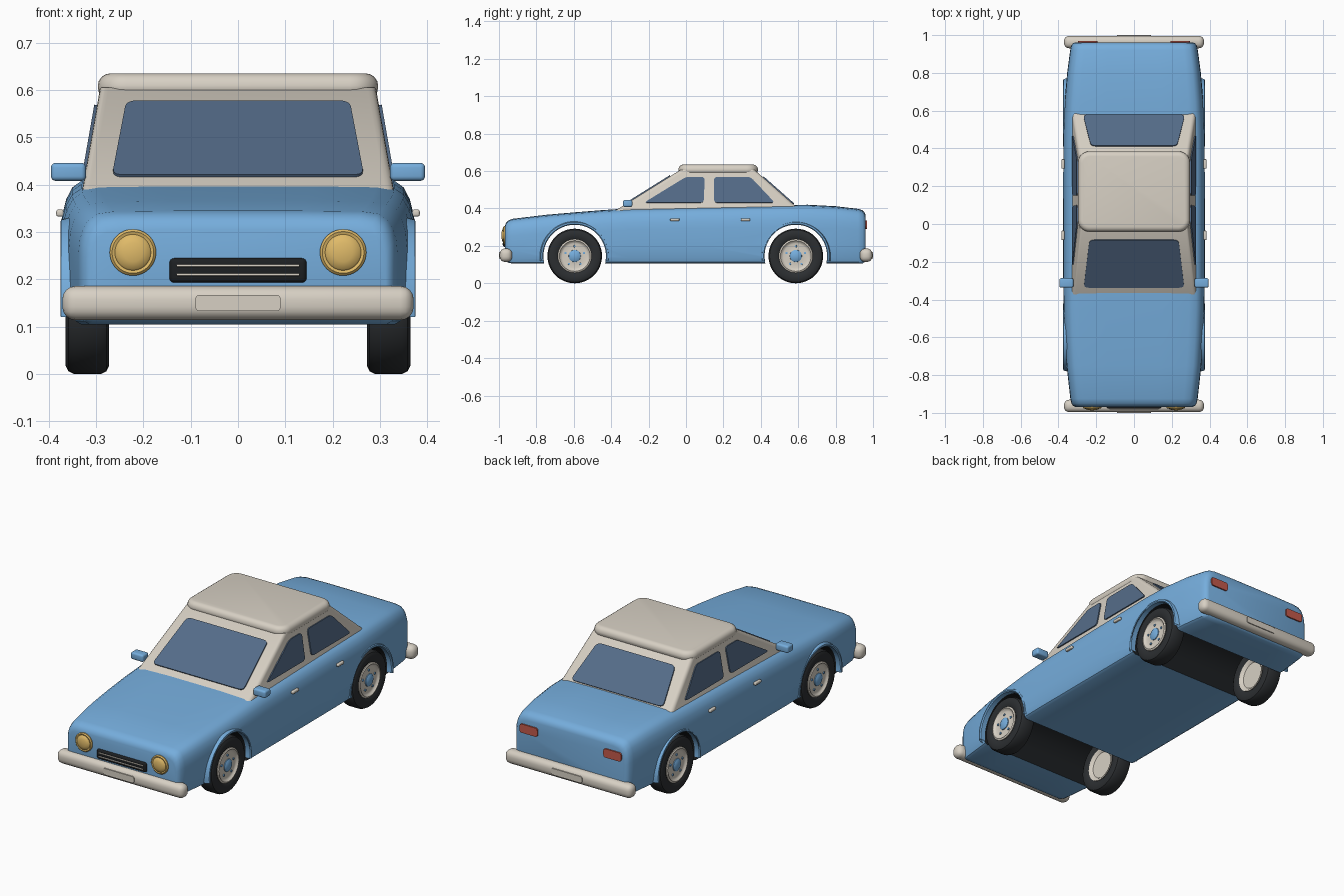
import bpy, bmesh, math
from mathutils import Vector, Matrix

cube = bpy.data.objects.get("Cube")
if cube:
    bpy.data.objects.remove(cube)

def material(name, r, g, b):
    m = bpy.data.materials.new(name)
    m.use_nodes = True
    m.diffuse_color = (r, g, b, 1)
    m.node_tree.nodes["Principled BSDF"].inputs["Base Color"].default_value = (r, g, b, 1)
    return m

BLUE = material("body blue", .18, .42, .72)
CREAM = material("cream", .68, .63, .55)
GLASS = material("window glass", .09, .15, .25)
BLACK = material("black", .012, .014, .016)
RUBBER = material("tyre rubber", .025, .028, .031)
GOLD = material("lamp gold", .74, .49, .14)
RED = material("lamp red", .55, .1, .07)
parts = []

def finish(name, bm, *mats):
    bmesh.ops.recalc_face_normals(bm, faces=bm.faces)
    mesh = bpy.data.meshes.new(name)
    bm.to_mesh(mesh)
    bm.free()
    ob = bpy.data.objects.new(name, mesh)
    bpy.context.collection.objects.link(ob)
    for m in mats:
        mesh.materials.append(m)
    parts.append(ob)
    return ob

def box(name, centre, size, mat, bevel, upright=0):
    """Rounded box; upright rounds the vertical edges first."""
    bm = bmesh.new()
    bmesh.ops.create_cube(bm, size=1, matrix=Matrix.Translation(centre) @ Matrix.Diagonal((*size, 1)))
    if upright:
        edges = [e for e in bm.edges if abs(e.verts[0].co.z - e.verts[1].co.z) > .01]
        bmesh.ops.bevel(bm, geom=edges, offset=upright, segments=6, affect='EDGES', profile=.5)
        edges = [e for e in bm.edges if abs(e.verts[0].co.z - e.verts[1].co.z) < .001]
    else:
        edges = bm.edges[:]
    bmesh.ops.bevel(bm, geom=edges, offset=bevel, segments=4, affect='EDGES', profile=.5)
    return finish(name, bm, mat)

def plate(name, corners, mat, outward, thick=.006, radius=.02):
    """Thin panel with rounded corners, pushed out from its surface."""
    pts = [Vector(c) for c in corners]
    bm = bmesh.new()
    ring = []
    for i, p in enumerate(pts):
        a = p + (pts[i - 1] - p).normalized() * radius
        b = p + (pts[(i + 1) % len(pts)] - p).normalized() * radius
        for k in range(6):
            t = k / 5
            ring.append(bm.verts.new(a * (1 - t) ** 2 + p * 2 * t * (1 - t) + b * t * t))
    face = bm.faces.new(ring)
    bm.normal_update()
    n = face.normal * (1 if face.normal.dot(Vector(outward)) > 0 else -1)
    top = bmesh.ops.extrude_face_region(bm, geom=[face], use_keep_orig=True)
    bmesh.ops.translate(bm, vec=n * thick, verts=[v for v in top["geom"] if isinstance(v, bmesh.types.BMVert)])
    return finish(name, bm, mat)

def panel(name, x, z, half_w, half_h, y, mat, facing, radius, thick=.006):
    """Plate standing upright across the car."""
    corners = [(x + i * half_w, y, z + j * half_h) for i, j in ((-1, -1), (1, -1), (1, 1), (-1, 1))]
    return plate(name, corners, mat, (0, facing, 0), thick, radius)

def lathe(name, profile, centre, axis, mat, steps=40):
    """Spin (radius, along) points round an axis."""
    bm = bmesh.new()
    rot = Vector((0, 0, 1)).rotation_difference(Vector(axis)).to_matrix().to_4x4()
    verts = [bm.verts.new((r, 0, h)) for r, h in profile]
    edges = [bm.edges.new(pair) for pair in zip(verts, verts[1:])]
    bmesh.ops.spin(bm, geom=verts + edges, cent=(0, 0, 0), axis=(0, 0, 1),
                   angle=math.tau, steps=steps, use_duplicate=False)
    bmesh.ops.remove_doubles(bm, verts=bm.verts, dist=.0002)
    bm.transform(Matrix.Translation(centre) @ rot)
    return finish(name, bm, mat)

def loft(name, stations, mat):
    """Body shell from (y, half width, bottom, top) sections."""
    bm = bmesh.new()
    rings = []
    for y, w, zb, zt in stations:
        h = (zt - zb) / .29
        half = [(.5, zb), (.93, zb), (.965, zb + .008 * h), (.985, zb + .03 * h), (1, zb + .09 * h),
                (1, zt - .11 * h), (.992, zt - .075 * h), (.97, zt - .045 * h), (.935, zt - .022 * h),
                (.88, zt - .008 * h), (.78, zt - .002 * h), (.4, zt)]
        pts = [(x * w, z) for x, z in half]
        pts += [(-x, z) for x, z in reversed(pts)]
        rings.append([bm.verts.new((x, y, z)) for x, z in pts])
    n = len(rings[0])
    for a, b in zip(rings, rings[1:]):
        for i in range(n):
            bm.faces.new((a[i], a[(i + 1) % n], b[(i + 1) % n], b[i]))
    bm.faces.new(rings[0])
    bm.faces.new(rings[-1])
    return finish(name, bm, mat)

# Body shell
body = loft("body", [(-.968, .312, .135, .305), (-.963, .322, .12, .322), (-.95, .331, .11, .336),
                     (-.925, .337, .105, .345), (-.75, .357, .105, .366), (-.6, .367, .105, .379),
                     (-.45, .373, .105, .391), (-.3, .375, .105, .401), (.1, .375, .105, .41),
                     (.5, .374, .105, .418), (.65, .367, .105, .42), (.8, .354, .105, .412),
                     (.92, .338, .105, .398), (.945, .332, .107, .39), (.957, .322, .115, .375),
                     (.961, .31, .125, .36)], BLUE)

# Wheel wells cut through the body
AXLES = {"front": -.595, "rear": .587}
body.data.materials.append(BLACK)
cutters = []
for y in AXLES.values():
    c = lathe("well_cutter", [(0, -.5), (.168, -.5), (.168, .5), (0, .5)], (0, y, .146), (1, 0, 0), BLACK, 48)
    parts.remove(c)
    c.hide_render = True
    cutters.append(c)
    mod = body.modifiers.new("well", 'BOOLEAN')
    mod.object, mod.solver, mod.material_mode = c, 'EXACT', 'TRANSFER'
bpy.context.view_layer.update()
cut = bpy.data.meshes.new_from_object(body.evaluated_get(bpy.context.evaluated_depsgraph_get()))
body.modifiers.clear()
body.data = cut
for c in cutters:
    bpy.data.objects.remove(c)

# Cabin shell: sloping front, back and sides
def front_y(z): return -.36 + 1.6 * (z - .4)
def rear_y(z): return .6 - 1.13 * (z - .4)
def side_x(z): return .327 - .175 * (z - .4)

bm = bmesh.new()
low, high = [[bm.verts.new((sx * side_x(z), f(z), z)) for sx, f in
              ((-1, front_y), (1, front_y), (1, rear_y), (-1, rear_y))] for z in (.375, .605)]
for i in range(4):
    j = (i + 1) % 4
    bm.faces.new((low[i], low[j], high[j], high[i]))
bm.faces.new(low)
bm.faces.new(high)
pillars = [e for e in bm.edges if abs(e.verts[0].co.z - e.verts[1].co.z) > .1]
bmesh.ops.bevel(bm, geom=pillars, offset=.018, segments=4, affect='EDGES', profile=.5)
finish("cabin", bm, CREAM)
box("roof", (0, .172, .607), (.592, .425, .056), CREAM, .026, .06)

# Windows
def end_window(name, f, lo, hi, w_lo, w_hi, facing):
    plate(name, [(-w_lo, f(lo), lo), (w_lo, f(lo), lo), (w_hi, f(hi), hi), (-w_hi, f(hi), hi)],
          GLASS, (0, facing, .5), radius=.025)

end_window("windshield", front_y, .416, .573, .266, .236, -1)
end_window("rear_window", rear_y, .422, .567, .27, .228, 1)
SIDE_WINDOWS = {"front": [(-.225, .43), (.095, .43), (.1, .568), (.0, .568)],
                "rear": [(.15, .43), (.475, .43), (.345, .568), (.15, .568)]}

for s, side in ((1, "left"), (-1, "right")):
    for end, outline in SIDE_WINDOWS.items():
        plate(f"{end}_{side}_window", [(s * side_x(z), y, z) for y, z in outline], GLASS, (s, 0, 0))

    # Mirrors and door handles
    box(f"{side}_mirror", (s * .358, -.312, .427), (.074, .05, .038), BLUE, .01)
    for end, y in (("front", -.06), ("rear", .318)):
        box(f"{end}_{side}_handle", (s * .376, y, .34), (.016, .05, .015), CREAM, .005)

    # Lamps
    lathe(f"{side}_headlight", [(0, .02), (.02, .018), (.035, .013), (.038, .009), (.044, .011),
                                (.049, .006), (.049, -.012)], (s * .222, -.967, .257), (0, -1, 0), GOLD)
    panel(f"{side}_tail_light", s * .245, .312, .052, .023, .959, RED, 1, .014, .009)

    for end, y in AXLES.items():
        # Wheel: tyre, rim, hub cap and nuts
        hub = (s * .318, y, .146)
        out = (s, 0, 0)
        lathe(f"{end}_{side}_tyre", [(.086, -.036), (.1, -.045), (.128, -.046), (.14, -.04), (.146, -.028),
                                     (.146, .028), (.14, .04), (.128, .046), (.1, .045), (.086, .036)],
              hub, out, RUBBER, 48)
        lathe(f"{end}_{side}_rim", [(0, -.03), (.07, -.03), (.08, -.04), (.09, -.042), (.09, .042), (.082, .046),
                                    (.075, .038), (.066, .034), (.04, .038), (0, .038)], hub, out, CREAM)
        lathe(f"{end}_{side}_hub_cap", [(0, .05), (.022, .048), (.032, .042), (.034, .03)], hub, out, BLUE, 20)
        for k in range(5):
            a = math.tau * k / 5 + math.pi / 2
            spot = (hub[0], y + .052 * math.cos(a), .146 + .052 * math.sin(a))
            lathe(f"{end}_{side}_nut", [(0, .042), (.006, .041), (.007, .03)], spot, out, BLUE, 8)

        # Raised arch lip
        bm = bmesh.new()
        rings = []
        for k in range(33):
            a = math.radians(-8 + 196 * k / 32)
            rings.append([bm.verts.new((s * x, y + r * math.cos(a), .146 + r * math.sin(a)))
                          for r, x in ((.167, .345), (.167, .37), (.172, .375), (.18, .374), (.188, .345))])
        for a, b in zip(rings, rings[1:]):
            for i in range(5):
                bm.faces.new((a[i], a[(i + 1) % 5], b[(i + 1) % 5], b[i]))
        finish(f"{end}_{side}_arch_lip", bm, BLUE)

# Grille with two bars
box("grille", (0, -.967, .219), (.29, .022, .052), BLACK, .0105)
for z in (.229, .21):
    box("grille_bar", (0, -.979, z), (.26, .008, .005), CREAM, .002)

# Bumpers with blank plates
for end, f in (("front", -1), ("rear", 1)):
    box(f"{end}_bumper", (0, f * .963, .15), (.742, .066, .072), CREAM, .028)
    panel(f"{end}_bumper_plate", 0, .15, .09, .017, f * .995, CREAM, f, .01, .005)

# Shading
bpy.ops.object.select_all(action='DESELECT')
for ob in parts:
    ob.select_set(True)
bpy.context.view_layer.objects.active = body
bpy.ops.object.shade_smooth_by_angle(angle=math.radians(35))
